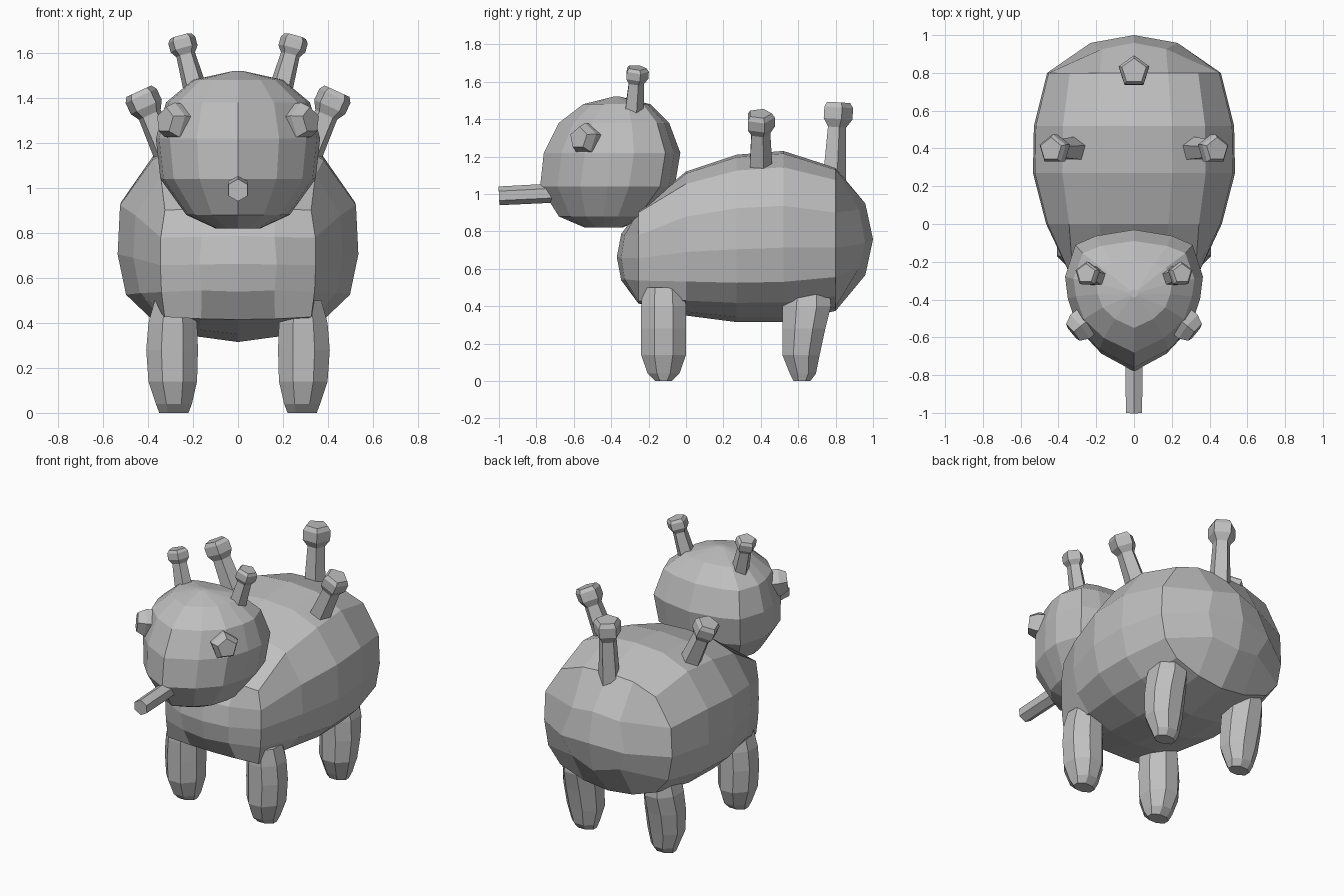
import bpy, bmesh, math
from mathutils import Vector

cube = bpy.data.objects.get("Cube")
if cube:
    bpy.data.objects.remove(cube, do_unlink=True)

clay = bpy.data.materials.new("clay_grey")
clay.use_nodes = True
GREY = (0.52, 0.52, 0.52, 1)
clay.diffuse_color = GREY
clay.node_tree.nodes["Principled BSDF"].inputs["Base Color"].default_value = GREY


def finish(name, bm):
    bmesh.ops.recalc_face_normals(bm, faces=bm.faces)
    mesh = bpy.data.meshes.new(name)
    bm.to_mesh(mesh)
    bm.free()
    mesh.materials.append(clay)
    obj = bpy.data.objects.new(name, mesh)
    bpy.context.collection.objects.link(obj)
    return obj


def loft(name, rings):
    """Skin a list of equal-length point rings and cap both ends."""
    bm = bmesh.new()
    loops = [[bm.verts.new(p) for p in ring] for ring in rings]
    n = len(loops[0])
    for a, b in zip(loops, loops[1:]):
        for i in range(n):
            j = (i + 1) % n
            bm.faces.new((a[i], a[j], b[j], b[i]))
    bm.faces.new(loops[0])
    bm.faces.new(loops[-1])
    return finish(name, bm)


def rod(name, start, end, sides, sections):
    """Prism along an axis; sections are (fraction, radius)."""
    start, end = Vector(start), Vector(end)
    axis = end - start
    side = Vector((0, 1, 0)) if abs(axis.z) > abs(axis.y) else Vector((0, 0, 1))
    v = (side - axis * side.dot(axis) / axis.length_squared).normalized()
    u = axis.normalized().cross(v)
    rings = []
    for t, r in sections:
        angles = [2 * math.pi * i / sides for i in range(sides)]
        rings.append([start + axis * t + r * (v * math.cos(a) + u * math.sin(a)) for a in angles])
    return loft(name, rings)


# Body: a cube lattice mapped to rounded cross-sections along its length
TOP = {0: (0, 1), 0.5: (0.38, 0.97), 1: (0.71, 0.81)}
SIDE = {0.5: (0.98, 0.36), 0: (1, -0.13), -0.5: (0.93, -0.53)}
BOTTOM = {0: (0, -1), 0.5: (0.37, -0.94), 1: (0.72, -0.77)}
# y, half width, bottom, top, squareness
STATIONS = {-1: (-0.255, 0.345, 0.415, 0.91, 0.8), -0.5: (0.0, 0.465, 0.35, 1.12, 0.1),
            0: (0.27, 0.535, 0.315, 1.21, 0), 0.5: (0.52, 0.53, 0.315, 1.23, 0),
            1: (0.80, 0.46, 0.375, 1.14, 0.1)}


def section(u, w, square):
    a = abs(u)
    x, z = TOP[a] if w == 1 else BOTTOM[a] if w == -1 else SIDE[w]
    x = math.copysign(x, u) if u else 0
    return x + (u - x) * square, z + (w - z) * square


bm = bmesh.new()
bmesh.ops.create_cube(bm, size=2)
bmesh.ops.subdivide_edges(bm, edges=bm.edges[:], cuts=3, use_grid_fill=True)
for vert in bm.verts:
    u, v, w = (round(c * 2) / 2 for c in vert.co)
    y, half, low, high, square = STATIONS[v]
    m = max(abs(u), abs(w))
    x, z = section(u / m, w / m, square) if m else (0, 0)
    if abs(v) == 1:
        bulge = ((1 - u * u) * (1 - w * w)) ** 0.8
        y += bulge * (0.2 if v > 0 else -0.115)
    vert.co = (x * m * half, y, (low + high) / 2 + z * m * (high - low) / 2)
finish("body", bm)

# Head: stacked rings with a wedge-shaped front
half_outline = [(0, -1), (0.5, -0.74), (0.83, -0.4), (0.96, 0), (1, 0.32), (0.85, 0.78), (0.55, 0.91), (0, 1)]
outline = half_outline + [(-x, y) for x, y in half_outline[-2:0:-1]]
# z, front, back, half width
head_levels = [(0.82, -0.54, -0.34, 0.1), (0.88, -0.68, -0.2, 0.23), (1.04, -0.78, -0.06, 0.345),
               (1.22, -0.76, -0.03, 0.365), (1.38, -0.68, -0.09, 0.32),
               (1.48, -0.55, -0.19, 0.2), (1.52, -0.39, -0.35, 0.02)]
loft("head", [[(x * hw, (f + b) / 2 + y * (b - f) / 2, z) for x, y in outline]
              for z, f, b, hw in head_levels])

rod("snout", (0, -0.6, 1.01), (0, -1, 0.99), 6, [(0, 0.052), (1, 0.05)])

# Legs: tapered rounded columns; levels are z, x, y offset, x radius, y radius
FRONT_LEG = [(0, 0.285, 0, 0.065, 0.045), (0.04, 0.285, 0, 0.08, 0.085), (0.14, 0.29, 0, 0.108, 0.12),
             (0.28, 0.293, 0, 0.115, 0.12), (0.4, 0.29, 0, 0.108, 0.12), (0.5, 0.29, 0, 0.08, 0.11)]
REAR_LEG = [(0, 0.285, 0, 0.065, 0.045), (0.04, 0.285, 0.005, 0.08, 0.07), (0.14, 0.29, -0.005, 0.108, 0.1),
            (0.28, 0.293, 0.01, 0.115, 0.115), (0.4, 0.29, 0.025, 0.108, 0.13), (0.5, 0.29, 0.025, 0.08, 0.12)]


def leg(name, levels, y0, side):
    rings = []
    for z, x, dy, rx, ry in levels:
        k = 1 / math.cos(math.pi / 8)
        angles = [math.pi * (i + 0.5) / 4 for i in range(8)]
        rings.append([(side * (x + k * rx * math.cos(a)), y0 + dy + k * ry * math.sin(a), z) for a in angles])
    loft(name, rings)


# Stalks: five-sided stems with a flared knob on top
def stalk(name, start, end, stem, knob):
    rod(name, start, end, 5, [(0, stem * 1.15), (0.7, stem * 0.9), (0.8, knob), (0.94, knob), (1, knob * 0.8)])


for label, s in (("left", 1), ("right", -1)):
    leg(label + "_front_leg", FRONT_LEG, -0.12, s)
    leg(label + "_rear_leg", REAR_LEG, 0.62, s)
    stalk(label + "_head_stalk", (s * 0.18, -0.285, 1.4), (s * 0.255, -0.262, 1.675), 0.05, 0.065)
    stalk(label + "_back_stalk", (s * 0.28, 0.395, 1.08), (s * 0.44, 0.395, 1.43), 0.062, 0.08)
    rod(label + "_eye", (s * 0.22, -0.49, 1.285), (s * 0.325, -0.575, 1.3), 5,
        [(0, 0.085), (0.65, 0.085), (1, 0.06)])
stalk("tail_stalk", (0, 0.785, 1.05), (0, 0.81, 1.49), 0.06, 0.085)
